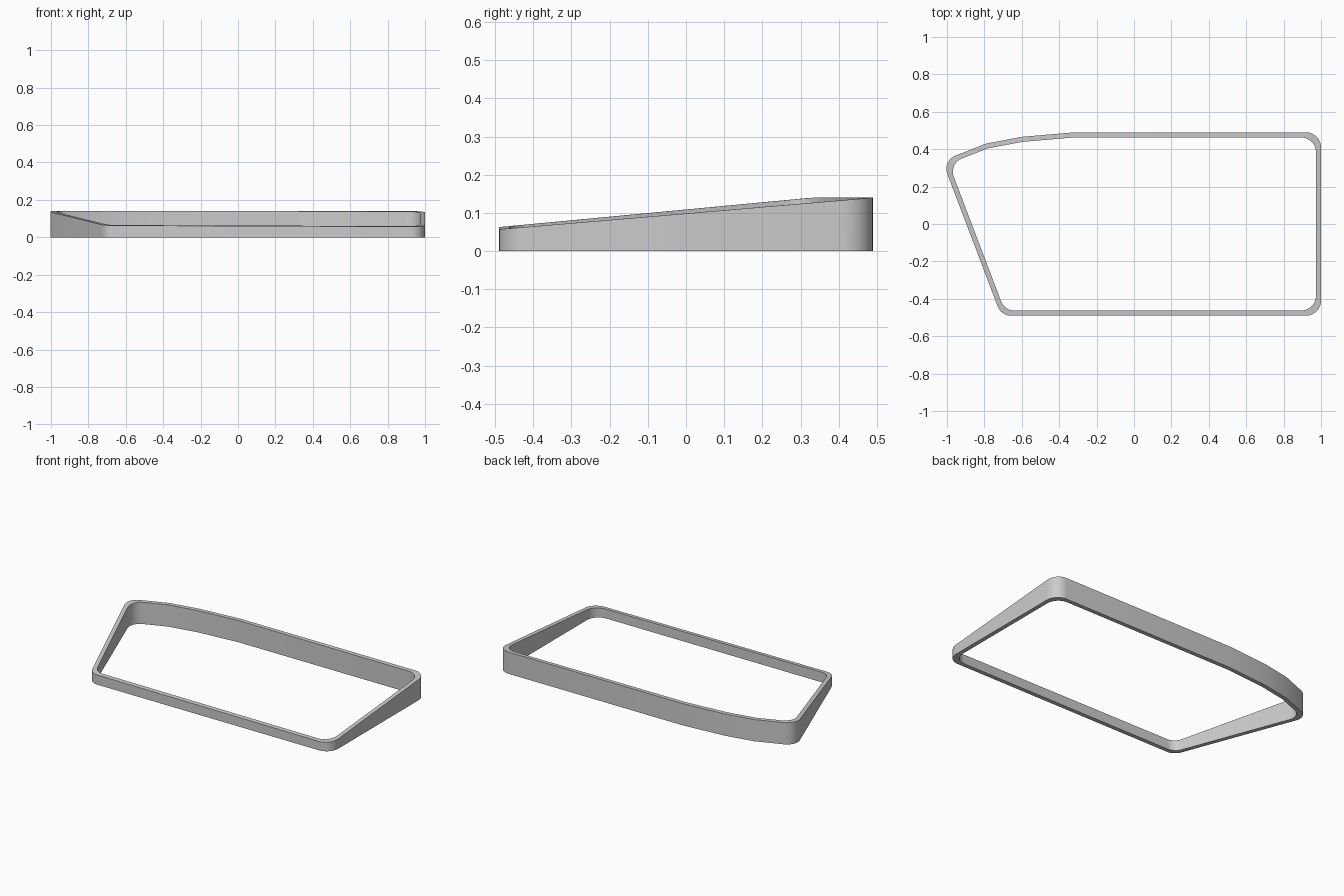
import bpy
import bmesh
from math import tan
from mathutils import Vector

cube = bpy.data.objects.get("Cube")
if cube:
    bpy.data.objects.remove(cube, do_unlink=True)

WALL = 0.027
TOP = 0.14

# Outline corners, counter-clockwise, with fillet radius (0 = plain bend)
CORNERS = [
    (-0.71, -0.49, 0.075), (1.0, -0.49, 0.08), (1.0, 0.49, 0.08),
    (-0.32, 0.49, 0), (-0.60, 0.466, 0), (-0.79, 0.43, 0),
    (-1.025, 0.338, 0.075),
]


def offset(points, dist):
    """Move every side of a counter-clockwise loop inward by dist."""
    result = []
    for i, p in enumerate(points):
        a = (p - points[i - 1]).normalized()
        b = (points[(i + 1) % len(points)] - p).normalized()
        na, nb = Vector((-a.y, a.x)), Vector((-b.y, b.x))
        result.append(p + (na + nb) * dist / (1 + na.dot(nb)))
    return result


def fillet(points, radii, steps=8):
    """Round the corners of a loop with tangent arcs."""
    result = []
    for i, (p, r) in enumerate(zip(points, radii)):
        if r == 0:
            result.append(p)
            continue
        a = (points[i - 1] - p).normalized()
        b = (points[(i + 1) % len(points)] - p).normalized()
        reach = r / tan(a.angle(b) / 2)
        centre = p + (a + b).normalized() * (reach ** 2 + r ** 2) ** 0.5
        start = (p + a * reach - centre).normalized()
        end = (p + b * reach - centre).normalized()
        for k in range(steps + 1):
            result.append(centre + start.slerp(end, k / steps) * r)
    return result


def rim_height(p):
    """Top edge rises from the front and levels out at the back."""
    u = (1 - p.x) / 2
    front = 0.057 + 0.007 * u
    return min(TOP, front + (TOP - front) * (p.y + 0.49) / (0.98 - 0.16 * u))


# Sloped frame
sharp = [Vector(c[:2]) for c in CORNERS]
radii = [c[2] for c in CORNERS]
outer = fillet(sharp, radii)
inner = fillet(offset(sharp, WALL), radii)

bm = bmesh.new()
loops = []
for ring, raised in ((outer, False), (outer, True), (inner, True), (inner, False)):
    loops.append([bm.verts.new((p.x, p.y, rim_height(p) if raised else 0)) for p in ring])
n = len(outer)
for j, loop in enumerate(loops):
    following = loops[(j + 1) % 4]
    for i in range(n):
        k = (i + 1) % n
        bm.faces.new((loop[i], loop[k], following[k], following[i]))
bmesh.ops.recalc_face_normals(bm, faces=bm.faces)
mesh = bpy.data.meshes.new("sloped_frame")
bm.to_mesh(mesh)
bm.free()

# Plain grey finish
grey = bpy.data.materials.new("grey")
grey.use_nodes = True
colour = (0.6, 0.6, 0.6, 1)
grey.diffuse_color = colour
grey.node_tree.nodes["Principled BSDF"].inputs["Base Color"].default_value = colour
mesh.materials.append(grey)

frame = bpy.data.objects.new("sloped_frame", mesh)
bpy.context.collection.objects.link(frame)
bpy.context.view_layer.objects.active = frame
frame.select_set(True)
bpy.ops.object.shade_smooth_by_angle()
